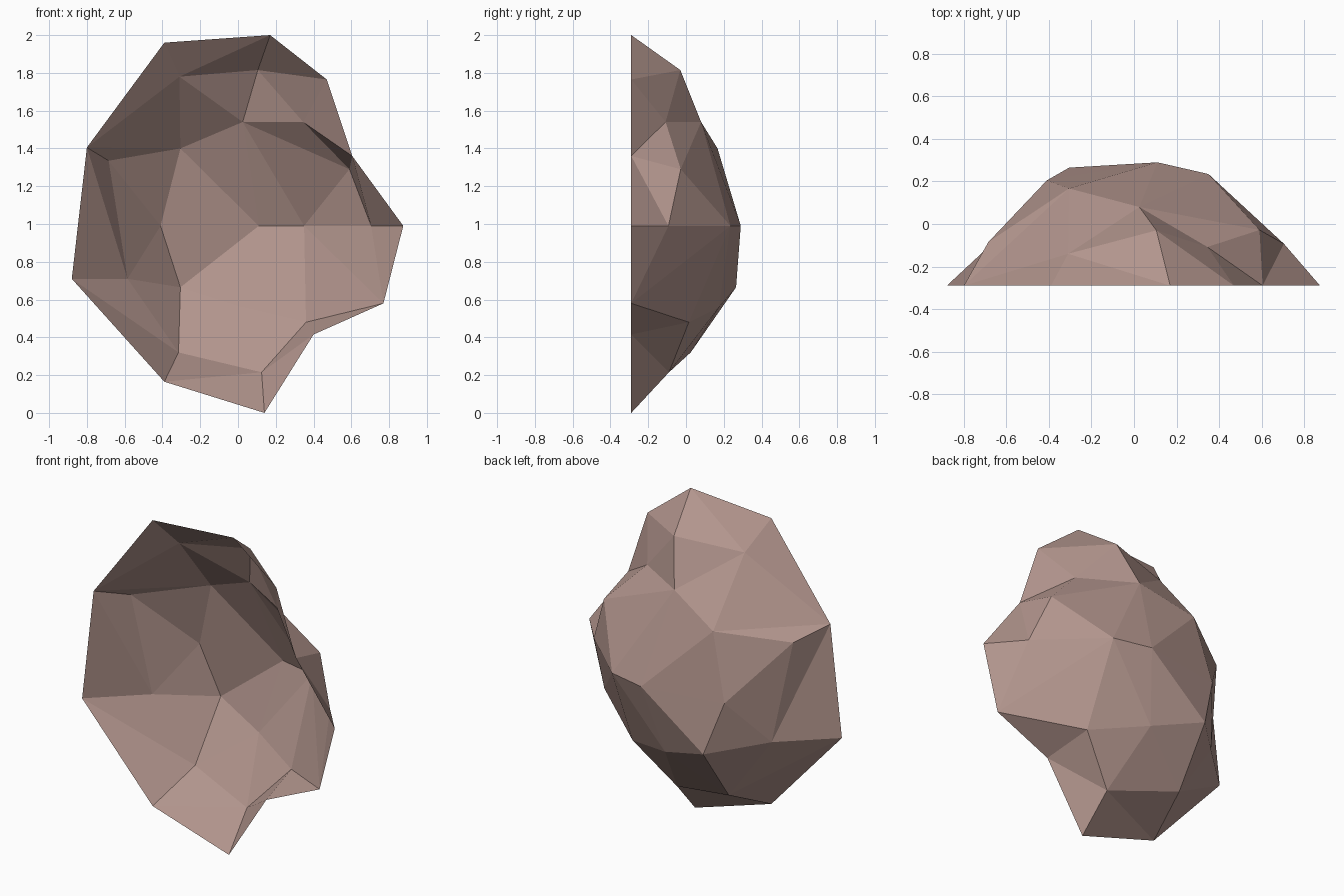
import bpy, bmesh
from mathutils import Vector
from mathutils.geometry import delaunay_2d_cdt

if "Cube" in bpy.data.objects:
    bpy.data.objects.remove(bpy.data.objects["Cube"])

# Open back rim of the half boulder (x, z), all lying in one flat plane
RIM_Y = -0.29
rim = [(-.39, 1.96), (.17, 2.0), (.47, 1.765), (.605, 1.36), (.875, .99), (.77, .58),
       (.40, .415), (.14, 0), (-.39, .165), (-.88, .71), (-.80, 1.405)]

# Corners of the bulging rock surface (x, y, z)
corners = dict(
    a=(-.31, -.14, 1.78), b=(.105, -.03, 1.815), c=(.025, .08, 1.54), d=(.345, -.108, 1.54),
    e=(.59, -.028, 1.29), f=(-.305, .167, 1.40), g=(-.685, -.085, 1.335), h=(-.41, .205, .99),
    i=(.11, .29, .99), j=(.35, .235, .99), k=(.705, -.093, .99), l=(-.585, -.015, .71),
    m=(-.305, .265, .665), n=(-.315, .025, .32), o=(.36, .015, .48), p=(.125, -.09, .215),
    q=(.023, .175, .56))

# Crease edges: first letter is a hub, the rest are its spokes (capitals = rim)
creases = ("aABbcfK cbdejif lKghmnJ qmijopn nmpIJ gKfh edDkj dbCD "
           "bBC kjDEF jiFo oFGp pGHI ifmh fhK hm").split()

points = {"ABCDEFGHIJK"[n]: Vector((x, RIM_Y, z)) for n, (x, z) in enumerate(rim)}
points.update({name: Vector(co) for name, co in corners.items()})
names = list(points)
edges = [(names.index(fan[0]), names.index(s)) for fan in creases for s in fan[1:]]

# Triangulate in the front plane, then lift each corner to its depth
flat = [Vector((v.x, v.z)) for v in points.values()]
verts, _, tris, origin, _, _ = delaunay_2d_cdt(flat, edges, [list(range(len(rim)))], 1, 1e-5)

bm = bmesh.new()
bv = [bm.verts.new(points[names[src[0]]]) for src in origin]
for t in tris:
    face = bm.faces.new([bv[n] for n in t])
    face.normal_update()
    if face.normal.y < 0:
        face.normal_flip()

mesh = bpy.data.meshes.new("rock_shell")
bm.to_mesh(mesh)
bm.free()
rock = bpy.data.objects.new("rock_shell", mesh)
bpy.context.collection.objects.link(rock)

# Dusty pink-brown stone
stone = bpy.data.materials.new("dusty_brown_stone")
stone.diffuse_color = (.445, .30, .266, 1)
stone.use_nodes = True
stone.node_tree.nodes["Principled BSDF"].inputs["Base Color"].default_value = stone.diffuse_color
mesh.materials.append(stone)
